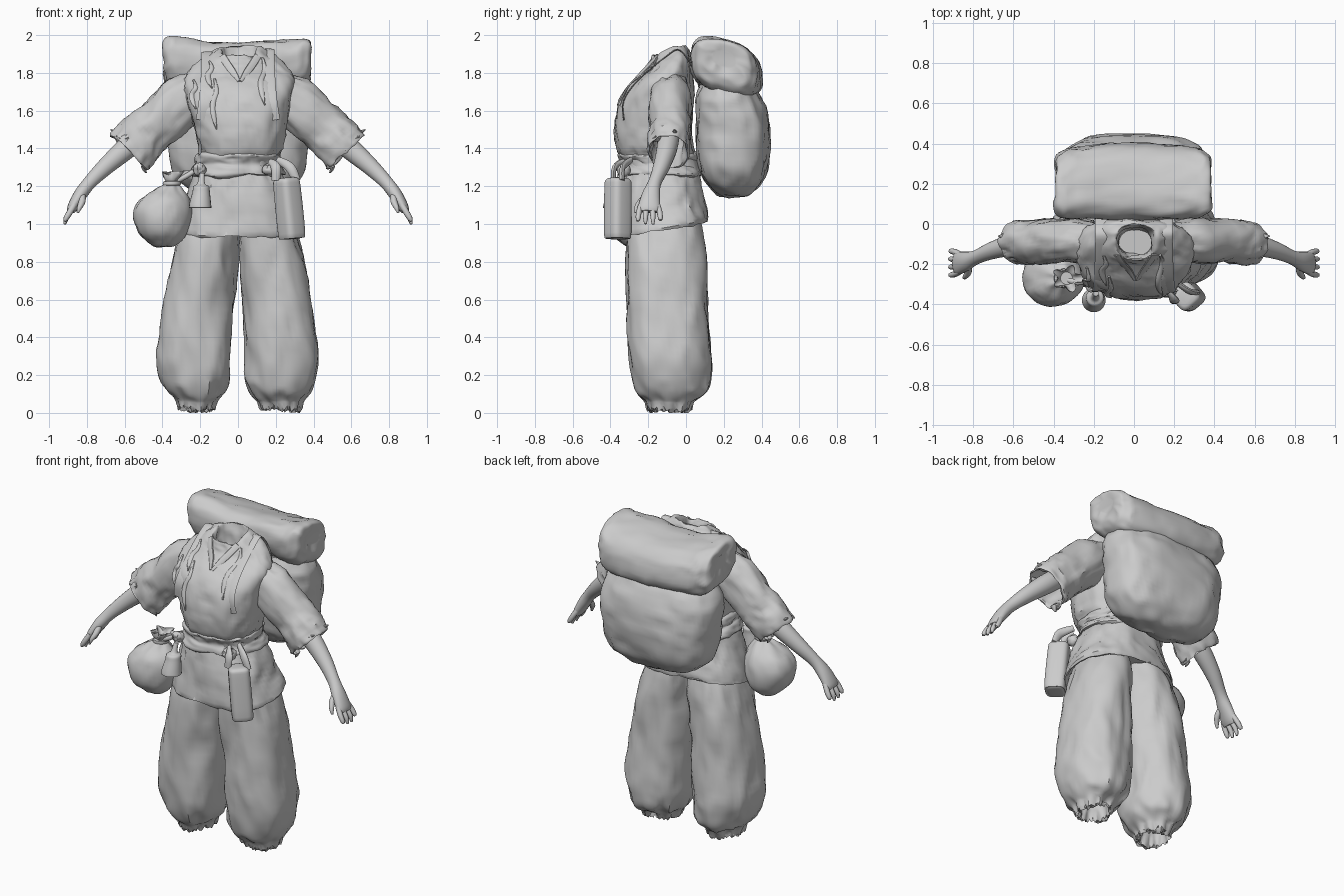
import bpy, bmesh, random
from math import cos, sin, pi
from mathutils import Vector, noise
from mathutils.bvhtree import BVHTree

random.seed(4)


def spline(rings, sub):
    """Catmull-Rom interpolation of ring tuples (x, y, z, ru, rv, ripple)."""
    R = [tuple(r) + (0,) * (6 - len(r)) for r in rings]
    out = []
    for i in range(len(R) - 1):
        a, b, c, d = R[max(i - 1, 0)], R[i], R[i + 1], R[min(i + 2, len(R) - 1)]
        for k in range(sub):
            t = k / sub
            out.append([0.5 * (2 * q + (r - p) * t + (2 * p - 5 * q + 4 * r - s) * t * t
                               + (3 * q - p - 3 * r + s) * t ** 3) for p, q, r, s in zip(a, b, c, d)])
    return out + [list(R[-1])]


def loft(name, rings, e=2.0, axis=None, ref=(0, 1, 0), seg=40, sub=4, lobes=11,
         wrinkle=0.0, freq=(6, 6, 6), twist=0.0, deform=None):
    """Skin superelliptic rings along a path, then add cloth wrinkles along the normals."""
    S = spline(rings, sub)
    P = [Vector(s[:3]) for s in S]
    bm = bmesh.new()
    loops = []
    for i, s in enumerate(S):
        t = Vector(axis) if axis else P[min(i + 1, len(P) - 1)] - P[max(i - 1, 0)]
        t.normalize()
        v = Vector(ref)
        v = (v - t * v.dot(t)).normalized()
        u = v.cross(t)
        u, v = u * cos(twist) + v * sin(twist), v * cos(twist) - u * sin(twist)
        loop = []
        for k in range(seg):
            a = 2 * pi * k / seg
            c, d = cos(a), sin(a)
            m = 1 + s[5] * cos(lobes * a)
            c = abs(c) ** (2 / e) * (1 if c > 0 else -1) * max(s[3], .002) * m
            d = abs(d) ** (2 / e) * (1 if d > 0 else -1) * max(s[4], .002) * m
            loop.append(bm.verts.new(P[i] + u * c + v * d))
        loops.append(loop)
    for A, B in zip(loops, loops[1:]):
        for k in range(seg):
            bm.faces.new((A[k], A[k - 1], B[k - 1], B[k]))
    bm.faces.new(loops[0])
    bm.faces.new(loops[-1][::-1])
    bmesh.ops.recalc_face_normals(bm, faces=bm.faces)
    bm.normal_update()
    if wrinkle:
        shift = Vector((random.random() * 9, 3, 7))
        for w in bm.verts:
            q = Vector([a * b for a, b in zip(w.co, freq)]) + shift
            n = noise.noise(q) + 0.6 * (0.4 - abs(noise.noise(q * 1.9)) * 2)
            w.co += w.normal * wrinkle * n
    if deform:
        for w in bm.verts:
            w.co = deform(w.co)
    me = bpy.data.meshes.new(name)
    bm.to_mesh(me)
    tree = BVHTree.FromBMesh(bm)
    bm.free()
    bpy.context.collection.objects.link(bpy.data.objects.new(name, me))
    return tree


def clamp(a):
    return max(0, min(1, a))


# Tunic: hem and neck are sheared so the front hangs lower, both ends curl inside
def tunic_shape(c):
    hem = 0.18 * (c.y + .13) * clamp((1.15 - c.z) / .17)
    neck = 0.36 * (c.y + .05) * clamp((c.z - 1.76) / .16)
    return Vector((c.x, c.y, c.z + hem + neck))


tunic = loft("tunic", [(.01, -.12, 1.08, .24, .17), (.012, -.12, .97, .333, .232), (.01, -.125, 1.08, .305, .226),
                       (.005, -.13, 1.2, .262, .212), (0, -.135, 1.32, .21, .195), (.01, -.16, 1.4, .225, .205),
                       (.01, -.175, 1.52, .25, .205), (0, -.16, 1.66, .28, .195), (0, -.12, 1.77, .29, .155),
                       (.005, -.09, 1.86, .225, .115), (.005, -.085, 1.91, .145, .1), (.01, -.09, 1.935, .1, .085),
                       (.01, -.09, 1.88, .09, .07), (.01, -.09, 1.77, .08, .06)],
             e=2.4, axis=(0, 0, 1), seg=72, sub=5, wrinkle=.017, freq=(8, 8, 6), deform=tunic_shape)


def front(x, z, off=0.004):
    """Point on the front of the tunic."""
    h = tunic.ray_cast(Vector((x, -1, z)), Vector((0, 1, 0)))[0]
    return (x, (h.y if h else -.1) - off, z)


def shoulder(x, y, off=0.001):
    """Point on the top of the tunic."""
    h = tunic.ray_cast(Vector((x, y, 3)), Vector((0, 0, -1)))[0]
    return (x, y, (h.z if h else 1.88) + off)


# Collar lapels meeting in a V at the chest
for s in (1, -1):
    pts = [front(.01 + s * x, z, .001) for x, z in ((.095, 1.89), (.07, 1.85), (.035, 1.80), (.004, 1.755))]
    loft("collar_lapel", [(*p, w, .006) for p, w in zip(pts, (.02, .02, .018, .008))], e=3, seg=12)

# Sash wrapped round the waist
loft("sash", [(0, -.135, 1.25, .225, .19), (.002, -.135, 1.26, .25, .216), (0, -.135, 1.29, .24, .213),
              (0, -.138, 1.315, .22, .204), (0, -.142, 1.34, .225, .214), (.003, -.145, 1.365, .224, .214),
              (0, -.145, 1.38, .2, .19)],
     e=2.3, axis=(0, 0, 1), seg=64, wrinkle=.016, freq=(6, 6, 14))


# Trouser legs, gathered and ragged at the ankles
def ragged(c):
    return Vector((c.x, c.y, max(0, c.z - random.random() * .03 * (c.z < .05))))


for s in (1, -1):
    rings = [(.225, -.09, .11, .055, .06), (.225, -.09, .035, .085, .09, .07), (.22, -.085, .07, .12, .13, .04),
             (.22, -.075, .12, .165, .185, .02), (.225, -.08, .2, .194, .209), (.23, -.085, .3, .202, .217),
             (.215, -.095, .5, .193, .215), (.185, -.105, .75, .178, .208), (.155, -.107, .95, .158, .196),
             (.13, -.115, 1.08, .125, .16)]
    loft("trouser_leg", [(s * r[0], *r[1:]) for r in rings], e=2.15, axis=(0, 0, 1), seg=56, sub=5,
         lobes=10, wrinkle=.02, freq=(6, 6, 2.8), deform=ragged)

# Arms
for s in (1, -1):
    def side(rings):
        return [(s * r[0], *r[1:]) for r in rings]

    # Wide short sleeve with a hollow cuff
    loft("sleeve", side([(.15, -.09, 1.745, .10, .08), (.27, -.085, 1.67, .134, .108), (.43, -.085, 1.525, .126, .111),
                         (.52, -.09, 1.44, .133, .11), (.572, -.095, 1.382, .13, .105, .03),
                         (.555, -.095, 1.405, .113, .088), (.46, -.09, 1.5, .09, .07)]),
         e=2.2, axis=(s * .69, 0, -.72), seg=48, sub=5, lobes=9, wrinkle=.019, freq=(8, 8, 8))
    # Torn tips on the cuff
    for x, y, z, tx, tz in ((.635, -.06, 1.48, .675, 1.5), (.61, -.16, 1.45, .645, 1.465), (.5, -.12, 1.30, .485, 1.27)):
        loft("cuff_tatter", side([(x - .03, y, z + .01, .02, .03), (x, y, z, .016, .022), (tx, y, tz, .003, .003)]),
             seg=8, sub=2)
    # Forearm and palm
    loft("forearm", side([(.47, -.09, 1.5, .06, .06), (.585, -.1, 1.405, .058, .055), (.70, -.13, 1.305, .046, .044),
                          (.785, -.165, 1.22, .036, .035), (.835, -.185, 1.155, .035, .048),
                          (.875, -.195, 1.09, .028, .058), (.887, -.197, 1.065, .02, .05)]), seg=20)
    # Four fingers and a thumb
    for i in range(4):
        y = -.238 + i * .029
        d = (-.012, -.004, .004, .012)[i]
        tip = (1.015, 1.0, .998, 1.02)[i]
        loft("finger", side([(.868, y, 1.10, .016, .015), (.892, y + d, 1.06, .016, .015),
                             (.91, y + d * 1.3, 1.03, .014, .013), (.918, y + d * 1.4, tip, .007, .007)]), seg=10, sub=3)
    loft("thumb", side([(.825, -.2, 1.16, .018, .02), (.825, -.238, 1.12, .018, .017), (.84, -.262, 1.085, .013, .013),
                        (.848, -.268, 1.06, .006, .006)]), seg=10, sub=3)

# Rucksack body
loft("rucksack", [(0, .25, 1.15, .05, .03), (0, .25, 1.158, .18, .085), (0, .25, 1.2, .28, .138), (0, .25, 1.29, .35, .182),
                  (0, .25, 1.43, .38, .195), (0, .243, 1.58, .38, .192), (0, .225, 1.67, .36, .17),
                  (0, .21, 1.74, .32, .13)],
     e=2.7, axis=(0, 0, 1), seg=64, sub=5, wrinkle=.018, freq=(5, 5, 5))

# Bedroll on top, leaning back, with pinched-up ends
loft("bedroll", [(-.378, .2, 1.88, .04, .06), (-.388, .2, 1.87, .09, .125), (-.365, .2, 1.85, .13, .16),
                 (-.28, .21, 1.832, .14, .182), (0, .212, 1.822, .135, .187), (.28, .21, 1.828, .137, .182),
                 (.36, .2, 1.845, .127, .16), (.383, .2, 1.865, .09, .125), (.373, .2, 1.875, .04, .06)],
     e=2.5, axis=(1, 0, 0), seg=56, sub=5, wrinkle=.016, freq=(6, 6, 6),
     deform=lambda c: Vector((c.x, c.y, c.z - .2 * (c.y - .2))))

# Shoulder straps of the rucksack and loose torn laces on the chest
for s in (1, -1):
    pts = [(s * .16, .07, 1.72), (s * .16, .045, 1.81), shoulder(s * .16, -.03), shoulder(s * .16, -.1),
           front(s * .165, 1.76, .001), front(s * .175, 1.65, .001), front(s * .19, 1.55, .001)]
    loft("shoulder_strap", [(*p, .004, .033) for p in pts], e=2.5, ref=(1, 0, 0), seg=16)
for x, z0, z1 in ((-.235, 1.76, 1.61), (-.125, 1.77, 1.50), (.13, 1.88, 1.63), (-.15, 1.86, 1.72)):
    pts = [front(x + .012 * sin(i * 2), z0 + (z1 - z0) * i / 4, .006) for i in range(5)]
    loft("torn_lace", [(*p, .006, (.006, .012, .014, .013, .003)[i]) for i, p in enumerate(pts)],
         ref=(1, 0, 0), seg=8)

# Round pouch with gathered neck and tie
loft("pouch", [(-.395, -.265, .88, .03, .03), (-.395, -.265, .89, .07, .07), (-.4, -.265, .95, .132, .128),
               (-.4, -.265, 1.05, .154, .145), (-.39, -.265, 1.13, .128, .12, .03), (-.365, -.268, 1.19, .065, .06, .1),
               (-.35, -.27, 1.215, .034, .034, .1), (-.34, -.27, 1.245, .055, .05, .2), (-.33, -.27, 1.28, .066, .055, .3),
               (-.335, -.27, 1.24, .03, .03)],
     axis=(0, 0, 1), seg=44, lobes=5, wrinkle=.009, freq=(9, 9, 5))
loft("pouch_tie", [(-.352, -.27, 1.203, .03, .03), (-.351, -.27, 1.206, .047, .046), (-.348, -.27, 1.224, .047, .046),
                   (-.347, -.27, 1.228, .03, .03)], axis=(0, 0, 1), seg=24, sub=2)
loft("pouch_cord", [(-.35, -.27, 1.215, .014, .014), (-.28, -.29, 1.25, .014, .016), (-.2, -.27, 1.3, .014, .016)], seg=10)

# Small bell-shaped cup hanging from the sash
loft("small_cup", [(-.2, -.375, 1.12, .03, .03), (-.2, -.38, 1.085, .057, .057), (-.2, -.378, 1.11, .057, .057),
                   (-.195, -.37, 1.17, .046, .046), (-.195, -.365, 1.2, .042, .042), (-.195, -.362, 1.215, .02, .02),
                   (-.19, -.345, 1.27, .014, .014)], axis=(0, 0, 1), seg=20)

# Square flask tilted at the hip, with its hanging loops and knot
loft("hip_flask", [(.285, -.36, .92, .03, .03), (.285, -.36, .925, .05, .05), (.284, -.362, .95, .062, .062),
                   (.26, -.36, 1.19, .062, .062), (.255, -.36, 1.235, .055, .055), (.254, -.36, 1.245, .03, .03)],
     e=3.6, axis=(-.09, .01, 1), seg=32, twist=.7)
for a, b in (((.2, -.385, 1.23), (.17, -.33, 1.33)), ((.31, -.34, 1.23), (.21, -.29, 1.34))):
    m = ((a[0] + b[0]) / 2 + .015, (a[1] + b[1]) / 2 - .02, 1.3)
    loft("flask_loop", [(*a, .022, .014), (*m, .026, .014), (*b, .018, .012)], seg=10)
for x, y, z, r in ((.17, -.33, 1.29, .04), (-.2, -.31, 1.29, .035)):
    loft("sash_knot", [(x, y, z - r, .004, .004), (x, y, z - r * .6, r * .8, r * .7), (x, y, z, r, r * .9),
                       (x, y, z + r * .6, r * .8, r * .7), (x, y, z + r, .004, .004)],
         axis=(0, 0, 1), seg=16, wrinkle=.012, freq=(20, 20, 20))

# Smooth shading with creases kept
for o in bpy.context.collection.objects:
    o.select_set(True)
    bpy.context.view_layer.objects.active = o
bpy.ops.object.shade_smooth_by_angle(angle=0.7)
